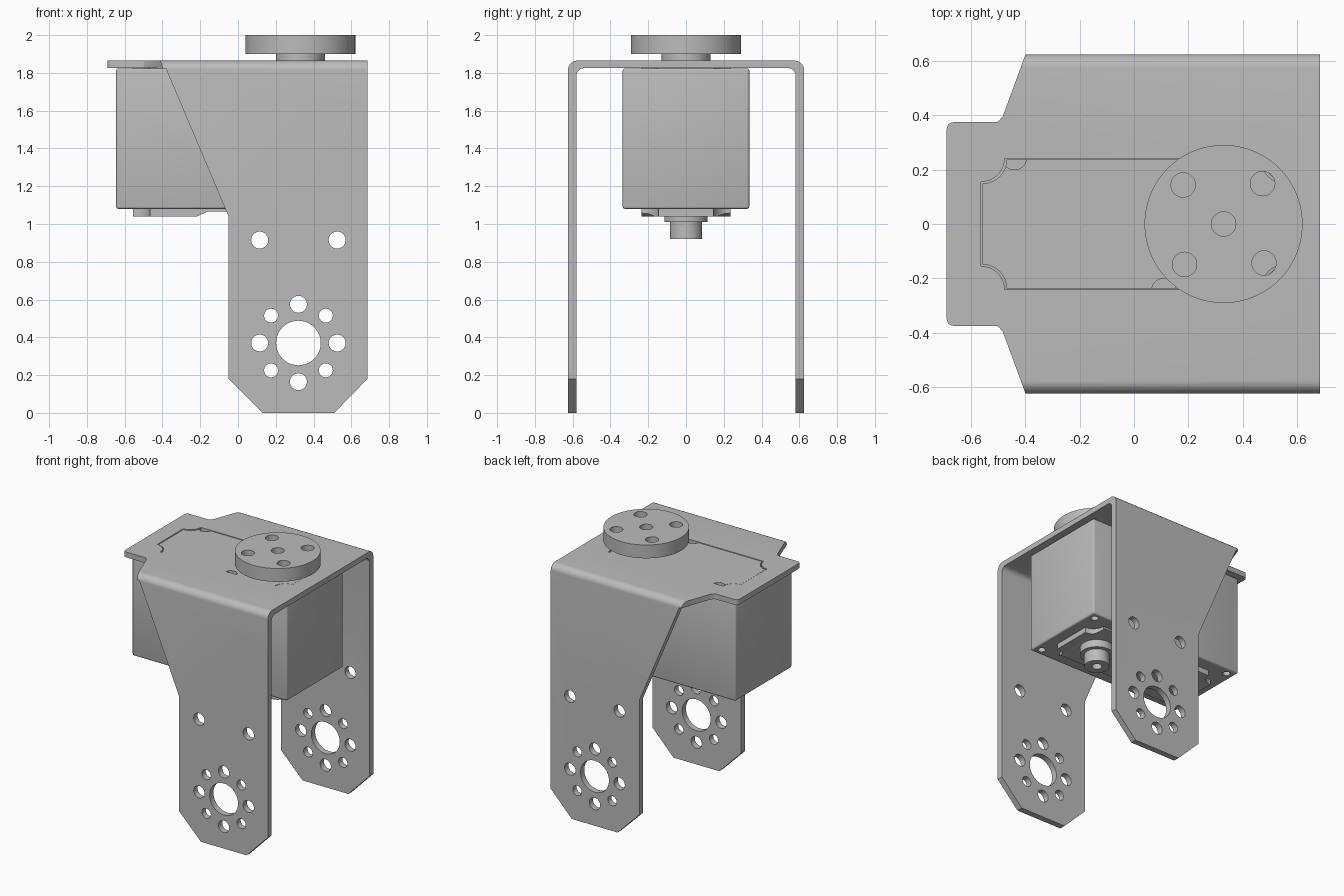
import bpy, bmesh
from math import sin, cos, pi, radians

cube = bpy.data.objects.get("Cube")
if cube:
    bpy.data.objects.remove(cube, do_unlink=True)

grey = bpy.data.materials.new("metal_grey")
grey.use_nodes = True
tone = (0.5, 0.5, 0.5, 1)
grey.diffuse_color = tone
grey.node_tree.nodes["Principled BSDF"].inputs["Base Color"].default_value = tone


def arc(cx, cy, r, start, end, n=8):
    return [(cx + r * cos(radians(start + (end - start) * i / n)),
             cy + r * sin(radians(start + (end - start) * i / n))) for i in range(n + 1)]


def circle(cx, cy, r, n=48):
    return arc(cx, cy, r, 0, 360, n)[:-1]


def prism(name, axis, lo, hi, *loops):
    """Extrude one or more closed outlines along an axis."""
    place = {"x": lambda u, v, d: (d, u, v),
             "y": lambda u, v, d: (u, d, v),
             "z": lambda u, v, d: (u, v, d)}[axis]
    bm = bmesh.new()
    for loop in loops:
        a = [bm.verts.new(place(u, v, lo)) for u, v in loop]
        b = [bm.verts.new(place(u, v, hi)) for u, v in loop]
        bm.faces.new(a)
        bm.faces.new(b[::-1])
        for i in range(len(a)):
            j = (i + 1) % len(a)
            bm.faces.new((a[j], a[i], b[i], b[j]))
    bmesh.ops.recalc_face_normals(bm, faces=bm.faces)
    mesh = bpy.data.meshes.new(name)
    bm.to_mesh(mesh)
    bm.free()
    mesh.materials.append(grey)
    ob = bpy.data.objects.new(name, mesh)
    bpy.context.collection.objects.link(ob)
    return ob


def activate(ob):
    bpy.ops.object.select_all(action="DESELECT")
    ob.select_set(True)
    bpy.context.view_layer.objects.active = ob


def carve(ob, cutter, operation="DIFFERENCE"):
    cutter.hide_render = True
    mod = ob.modifiers.new("carve", "BOOLEAN")
    mod.operation, mod.solver, mod.object = operation, "EXACT", cutter
    activate(ob)
    bpy.ops.object.modifier_apply(modifier=mod.name)
    bpy.data.objects.remove(cutter, do_unlink=True)


def mirrored(half):
    """Close an outline by reflecting it across its second coordinate."""
    return half + [(u, -v) for u, v in reversed(half)]


def notched(x, y, r):
    """Rectangle with a round bite out of every corner."""
    return (arc(x, y, r, 270, 180) + arc(-x, y, r, 0, -90)
            + arc(-x, -y, r, 90, 0) + arc(x, -y, r, 180, 90))


AXLE = 0.33  # x of the output shaft

# Bent U bracket: folded section trimmed by the side and top outlines
outer = arc(0.575, 1.815, 0.05, 0, 90)
inner = arc(0.54, 1.785, 0.04, 90, 0)
left = [(0.625, 0)] + outer
right = [(-u, v) for u, v in reversed(left)]
under = [(u, v) for u, v in inner] + [(0.58, 0)]
section = left + right + [(-u, v) for u, v in reversed(under)] + under
bracket = prism("bracket", "x", -0.69, 0.685, section)

side = [(-0.05, 0.18), (0.13, -0.0), (0.51, -0.0), (0.685, 0.18), (0.685, 1.9),
        (-0.7, 1.9), (-0.7, 1.823), (-0.382, 1.823), (-0.05, 1.04)]
carve(bracket, prism("side_trim", "y", -1, 1, side), "INTERSECT")
top = mirrored([(0.7, 0.64), (-0.394, 0.64), (-0.484, 0.395)]
               + arc(-0.51, 0.395, 0.02, -20, -90, 4) + arc(-0.665, 0.35, 0.025, 90, 180, 5))
carve(bracket, prism("top_trim", "z", -1, 3, top), "INTERSECT")

# Bolt pattern through both legs, and the opening in the top
holes = [circle(0.32, 0.37, 0.118), circle(0.115, 0.915, 0.045), circle(0.525, 0.915, 0.045)]
for k in range(8):
    a = k * pi / 4
    holes.append(circle(0.32 + 0.205 * cos(a), 0.37 + 0.205 * sin(a),
                        0.037 if k % 2 else 0.045, 24))
carve(bracket, prism("leg_holes", "y", -1, 1, *holes))
carve(bracket, prism("top_opening", "z", 1.7, 2.2, notched(0.563, 0.242, 0.087)))

# Motor body with softened edges and screw holes underneath
body = prism("motor_body", "z", 1.08, 1.824,
             [(-0.645, -0.335), (0.64, -0.335), (0.64, 0.335), (-0.645, 0.335)])
bevel = body.modifiers.new("soft_edges", "BEVEL")
bevel.width, bevel.segments = 0.012, 3
activate(body)
bpy.ops.object.modifier_apply(modifier=bevel.name)
screws = [circle(x, y, 0.026, 20) for x in (-0.585, 0.585) for y in (-0.28, 0.28)]
carve(body, prism("screw_holes", "z", 1.0, 1.14, *screws))

# Raised panel filling the bracket opening
panel = prism("top_panel", "z", 1.81, 1.862, notched(0.558, 0.238, 0.089))
carve(panel, prism("panel_bites", "z", 1.83, 2,
                   circle(-0.44, 0.245, 0.045, 24), circle(0.11, -0.245, 0.045, 24)))

# Raised panel underneath, ramping down to a thin plate round the pivot
base = prism("bottom_panel", "z", 1.04, 1.09, notched(0.555, 0.235, 0.089))
carve(base, prism("ramp", "y", -1, 1, [(-0.22, 1.039), (-0.16, 1.066), (0.45, 1.066),
                                       (0.5, 1.039), (0.5, 1.0), (-0.22, 1.0)]))

# Lower pivot
collar = prism("pivot_collar", "z", 1.01, 1.075, circle(AXLE, 0, 0.115))
pin = prism("pivot_pin", "z", 0.92, 1.02, circle(AXLE, 0, 0.086))
carve(pin, prism("pin_hole", "z", 0.8, 0.98, circle(AXLE, 0, 0.035, 24)))

# Output hub and drilled disc on top
hub = prism("output_hub", "z", 1.85, 1.905, circle(AXLE, 0, 0.13))
disc = prism("output_disc", "z", 1.9, 2.0, circle(AXLE, 0, 0.291, 96))
drill = [circle(AXLE, 0, 0.045, 32)]
for k in range(4):
    a = radians(46 + 90 * k)
    drill.append(circle(AXLE + 0.207 * cos(a), 0.207 * sin(a), 0.045, 32))
carve(disc, prism("disc_holes", "z", 1.8, 2.2, *drill))

for ob in (bracket, body, panel, base, collar, pin, hub, disc):
    activate(ob)
    bpy.ops.object.shade_smooth_by_angle(angle=radians(30))
